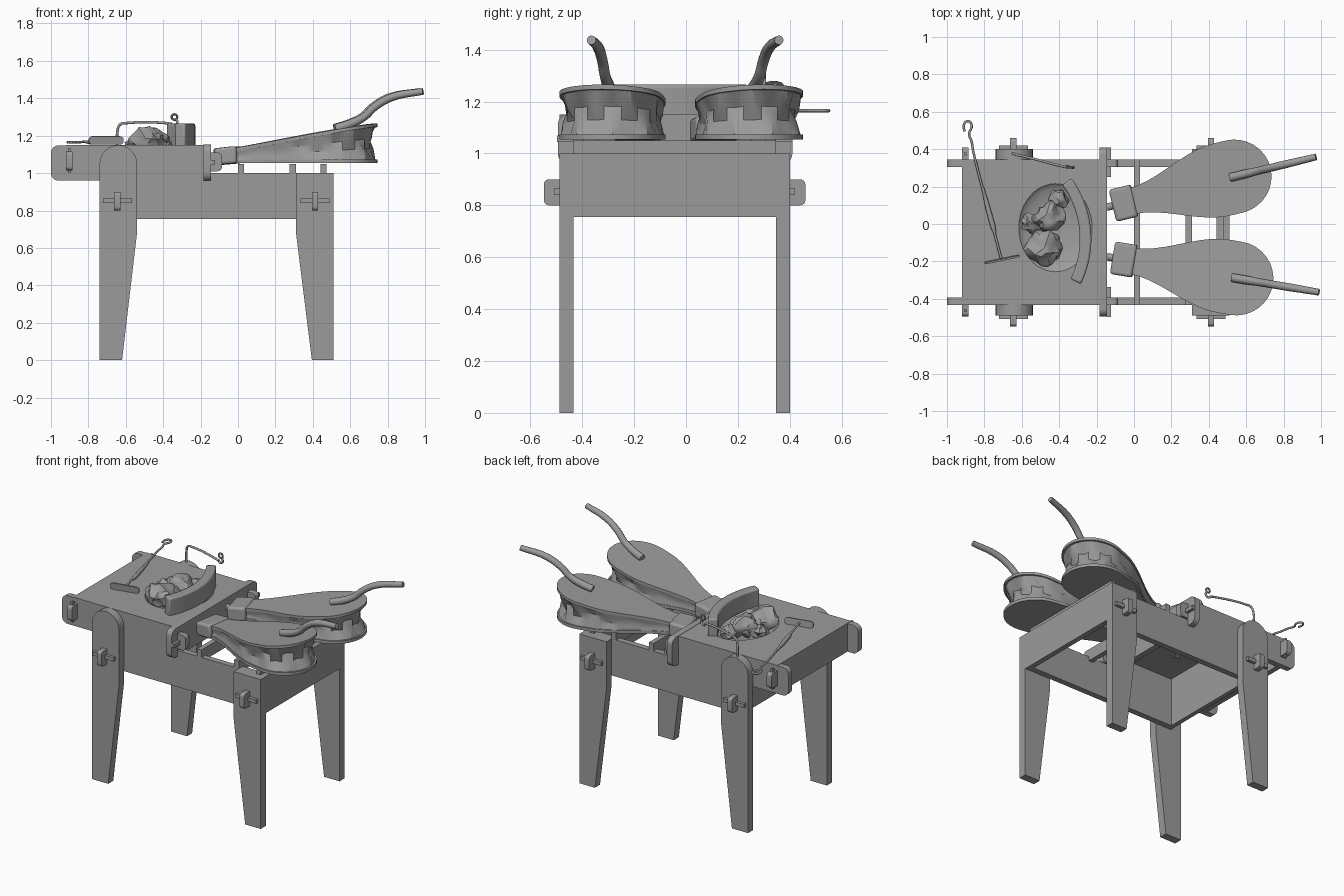
import bpy, bmesh, math
from mathutils import Vector, Matrix, noise

if "Cube" in bpy.data.objects:
    bpy.data.objects.remove(bpy.data.objects["Cube"])


def loft(name, rings):
    """Closed solid through rings with equal point counts."""
    bm = bmesh.new()
    vr = [[bm.verts.new(p) for p in r] for r in rings]
    n = len(vr[0])
    for a, b in zip(vr, vr[1:]):
        for i in range(n):
            bm.faces.new((a[i], a[(i + 1) % n], b[(i + 1) % n], b[i]))
    bm.faces.new(vr[0][::-1])
    bm.faces.new(vr[-1])
    bmesh.ops.recalc_face_normals(bm, faces=bm.faces)
    me = bpy.data.meshes.new(name)
    bm.to_mesh(me)
    bm.free()
    ob = bpy.data.objects.new(name, me)
    bpy.context.collection.objects.link(ob)
    return ob


def box(name, x0, x1, y0, y1, z0, z1):
    return loft(name, [[(x0, y0, z), (x1, y0, z), (x1, y1, z), (x0, y1, z)] for z in (z0, z1)])


def along_y(name, pts, y0, y1):
    return loft(name, [[(a, y, b) for a, b in pts] for y in (y0, y1)])


def along_x(name, pts, x0, x1):
    return loft(name, [[(x, a, b) for a, b in pts] for x in (x0, x1)])


def arc(cx, cz, r, a0, a1, n=6):
    return [(cx + r * math.cos(math.radians(a0 + (a1 - a0) * i / n)),
             cz + r * math.sin(math.radians(a0 + (a1 - a0) * i / n))) for i in range(n + 1)]


def rrect(a0, a1, b0, b1, r):
    return (arc(a0 + r, b0 + r, r, 180, 270) + arc(a1 - r, b0 + r, r, 270, 360)
            + arc(a1 - r, b1 - r, r, 0, 90) + arc(a0 + r, b1 - r, r, 90, 180))


def tube(name, pts, rad, mat=None):
    """Round rod through points; each point is x, y, z, relative radius."""
    cu = bpy.data.curves.new(name, 'CURVE')
    cu.dimensions = '3D'
    cu.bevel_depth, cu.bevel_resolution, cu.use_fill_caps = rad, 4, True
    sp = cu.splines.new('BEZIER')
    sp.resolution_u = 5
    sp.bezier_points.add(len(pts) - 1)
    for bp, p in zip(sp.bezier_points, pts):
        bp.co = p[:3]
        bp.radius = p[3] if len(p) > 3 else 1
        bp.handle_left_type = bp.handle_right_type = 'AUTO'
    tmp = bpy.data.objects.new(name + "_path", cu)
    bpy.context.collection.objects.link(tmp)
    bpy.context.view_layer.update()
    me = bpy.data.meshes.new_from_object(tmp.evaluated_get(bpy.context.evaluated_depsgraph_get()))
    bpy.data.objects.remove(tmp)
    ob = bpy.data.objects.new(name, me)
    if mat:
        ob.matrix_world = mat
    bpy.context.collection.objects.link(ob)
    return ob


YB, YF = 0.346, -0.434      # outer faces of the frame
YM = (YB + YF) / 2


def both(y0, y1):
    """The same span at the back and mirrored to the front."""
    return (("back", y0, y1), ("front", 2 * YM - y1, 2 * YM - y0))


# side boards, legs, tenons and wedges on both sides
side = (arc(-0.96, 1.108, 0.04, 90, 180) + arc(-0.96, 1.0, 0.04, 180, 270)
        + [(-0.66, 0.96), (-0.66, 0.755), (0.51, 0.755), (0.51, 1.0), (-0.15, 1.0), (-0.15, 1.148)])
for s, a, b in both(YB - 0.04, YB):
    along_y(s + "_side_board", side, a, b)
    along_y(s + "_side_tenon", rrect(-0.2, -0.085, 1.01, 1.11, 0.025), a, b)
for s, a, b in both(YB, YB + 0.054):
    along_y(s + "_hearth_leg", [(-0.74, 0), (-0.62, 0), (-0.54, 0.68)]
            + arc(-0.64, 1.05, 0.1, 0, 180, 12), a, b)
    along_y(s + "_bellows_leg", [(0.395, 0), (0.51, 0), (0.51, 1.0), (0.31, 1.0), (0.31, 0.68)], a, b)
for s, a, b in both(YB + 0.054, YB + 0.074):
    for x, end in ((-0.645, "hearth"), (0.412, "bellows")):
        box(f"{s}_{end}_leg_wedge", x - 0.078, x + 0.078, a, b, 0.84, 0.865)
for s, a, b in both(YB + 0.02, YB + 0.036):
    box(s + "_end_wedge", -0.91, -0.895, a, b, 1.0, 1.135)
for s, a, b in both(0.25, 0.41):
    box(s + "_tenon_wedge", -0.144, -0.124, a, b, 1.045, 1.07)

# boards across the frame, with rounded through tenons
for x, end in ((-0.645, "hearth"), (0.412, "bellows")):
    for s, a, b in both(YB - 0.02, YB + 0.114):
        along_x(f"{s}_{end}_leg_tenon", rrect(a, b, 0.8, 0.9, 0.02), x - 0.017, x + 0.017)
box("hearth_lower_board", -0.66, -0.63, YF + 0.04, YB - 0.04, 0.755, 1.1)
box("bellows_end_board", 0.475, 0.51, YF + 0.04, YB - 0.04, 0.755, 1.0)
box("hearth_end_board", -0.92, -0.885, YF + 0.04, YB - 0.04, 0.96, 1.1)
along_x("hearth_end_tenons", rrect(YF - 0.06, YB + 0.064, 1.015, 1.115, 0.02), -0.92, -0.885)
along_x("hearth_inner_board", rrect(YF - 0.06, YB + 0.064, 0.96, 1.152, 0.04), -0.185, -0.145)
for i, (a, b) in enumerate(((0.0, 0.033), (0.275, 0.31), (0.44, 0.472))):
    box(f"bellows_rest_{i + 1}", a, b, YF, YB, 0.97, 1.05)

# table top with a shallow fire bowl cut in
top = box("hearth_top", -0.92, -0.146, YF, YB, 1.085, 1.15)
bpy.ops.mesh.primitive_uv_sphere_add(segments=40, ring_count=20, location=(-0.42, -0.02, 1.16))
cutter = bpy.context.object
cutter.name, cutter.hide_render = "bowl_cutter", True
cutter.scale = (0.2, 0.24, 0.055)
mod = top.modifiers.new("bowl", 'BOOLEAN')
mod.operation, mod.object, mod.solver = 'DIFFERENCE', cutter, 'EXACT'
bpy.context.view_layer.update()
top.data = bpy.data.meshes.new_from_object(top.evaluated_get(bpy.context.evaluated_depsgraph_get()))
top.modifiers.clear()
bpy.data.objects.remove(cutter)

# curved fire wall
plan = arc(-0.78, -0.08, 0.552, -26, 36, 18) + arc(-0.78, -0.08, 0.49, 36, -26, 18)
wall = loft("fire_wall", [[(x, y, z) for x, y in plan] for z in (1.14, 1.265)])
bev = wall.modifiers.new("bevel", 'BEVEL')
bev.width, bev.segments = 0.01, 2

# coal lumps
for i, (x, y, z, r) in enumerate(((-0.48, -0.13, 1.16, 0.095), (-0.45, 0.035, 1.17, 0.08),
                                  (-0.545, 0.005, 1.15, 0.055), (-0.405, 0.13, 1.15, 0.052))):
    bpy.ops.mesh.primitive_ico_sphere_add(subdivisions=3, radius=r, location=(x, y, z))
    coal = bpy.context.object
    coal.name = f"coal_{i + 1}"
    coal.scale = (1, 0.95, 0.85)
    for v in coal.data.vertices:
        v.co *= 1 + 0.45 * noise.noise(v.co / r * 1.7 + Vector((i * 7.3, 1.7, 4.1)))

# rake: hooked rod, thicker grip, upright blade
tube("rake_rod", [(-0.907, 0.495, 1.165), (-0.908, 0.535, 1.165), (-0.885, 0.55, 1.165), (-0.868, 0.525, 1.165),
                  (-0.882, 0.48, 1.165), (-0.868, 0.44, 1.165), (-0.86, 0.39, 1.165),
                  (-0.71, -0.185, 1.175)], 0.0065)
tube("rake_grip", [(-0.81, 0.2, 1.165, 0.5), (-0.785, 0.1, 1.165, 0.9), (-0.755, -0.01, 1.168),
                   (-0.743, -0.055, 1.17, 0.5)], 0.014)
blade = along_y("rake_blade", rrect(-0.095, 0.095, -0.022, 0.022, 0.02), -0.005, 0.005)
blade.matrix_world = (Matrix.Translation((-0.705, -0.19, 1.175)) @ Matrix.Rotation(0.21, 4, 'Z')
                      @ Matrix.Rotation(0.1, 4, 'X'))

# hanging hook with an eyelet
tube("hook_rod", [(-0.645, 0.376, 1.14), (-0.645, 0.376, 1.22), (-0.63, 0.37, 1.26),
                  (-0.59, 0.362, 1.268), (-0.39, 0.31, 1.268), (-0.355, 0.303, 1.263)], 0.007)
bpy.ops.mesh.primitive_torus_add(major_radius=0.015, minor_radius=0.006, major_segments=16, minor_segments=8,
                                 location=(-0.34, 0.303, 1.3), rotation=(math.pi / 2, 0, 0))
bpy.context.object.name = "hook_eyelet"
tube("hook_tip", [(-0.36, 0.31, 1.262), (-0.345, 0.305, 1.25), (-0.325, 0.302, 1.262),
                  (-0.33, 0.302, 1.29)], 0.007)


def bellows(tag, y0, ang):
    mat = Matrix.Translation((-0.145, y0, 0)) @ Matrix.Rotation(math.radians(ang), 4, 'Z')
    half = []
    for i in range(11):
        u = 0.13 + 0.057 * i
        t = min(1, max(0, (u - 0.13) / 0.5))
        half.append((u, 0.07 + 0.128 * t * t * (3 - 2 * t)))
    half += [(0.7 + 0.2 * math.sin(a), 0.198 * math.cos(a)) for a in (i * math.pi / 16 for i in range(1, 8))]
    line = half + [(0.9, 0)] + [(u, -v) for u, v in half[::-1]]

    def lid(u):
        return 1.115 + 0.172 * (u - 0.13)

    # leather pinched between the boards, creased into zigzag folds
    rings = []
    for f, s, k in ((0, 0.97, 0), (0.35, 0.88, 0.06), (0.65, 0.88, -0.06), (1, 0.97, 0)):
        ring = []
        for i, (u, v) in enumerate(line):
            q = s + k * (0, 1, 0, -1)[i % 4]
            w = 0.13 + (u - 0.13) * (1 - (1 - q) * 0.45)
            ring.append((w, v * q, 1.07 + f * (lid(w) - 1.067)))
        rings.append(ring)
    parts = [
        loft(tag + "_bellows_leather", rings),
        loft(tag + "_bellows_bottom", [[(u, v, z) for u, v in line] for z in (1.053, 1.073)]),
        loft(tag + "_bellows_lid", [[(u, v, lid(u) + d) for u, v in line] for d in (0, 0.018)]),
        along_y(tag + "_bellows_head", [(0.035, 1.043), (0.155, 1.053), (0.15, 1.145), (0.03, 1.132)],
                -0.088, 0.088)]
    b = parts[-1].modifiers.new("bevel", 'BEVEL')
    b.width, b.segments = 0.015, 3
    for p in parts:
        p.matrix_world = mat
    tube(tag + "_bellows_nozzle", [(0, 0, 1.09), (0.06, 0, 1.09)], 0.02, mat)
    tube(tag + "_bellows_handle", [(0.68, 0, 1.24, 1.1), (0.76, 0, 1.265, 1.1), (0.83, 0, 1.3), (0.89, 0, 1.355),
                                   (0.98, 0, 1.405), (1.15, 0, 1.437, 0.85)], 0.021, mat)


bellows("back", 0.09, 13.5)
bellows("front", -0.175, -9.5)

# dark grey throughout, smooth round surfaces, sharp edges kept
dark = bpy.data.materials.new("dark_grey")
dark.diffuse_color = (0.33, 0.33, 0.33, 1)
dark.use_nodes = True
dark.node_tree.nodes["Principled BSDF"].inputs["Base Color"].default_value = dark.diffuse_color
for ob in bpy.context.collection.objects:
    ob.data.materials.clear()
    ob.data.materials.append(dark)
bpy.ops.object.select_all(action='SELECT')
bpy.context.view_layer.objects.active = top
bpy.ops.object.shade_smooth_by_angle(angle=math.radians(35))
